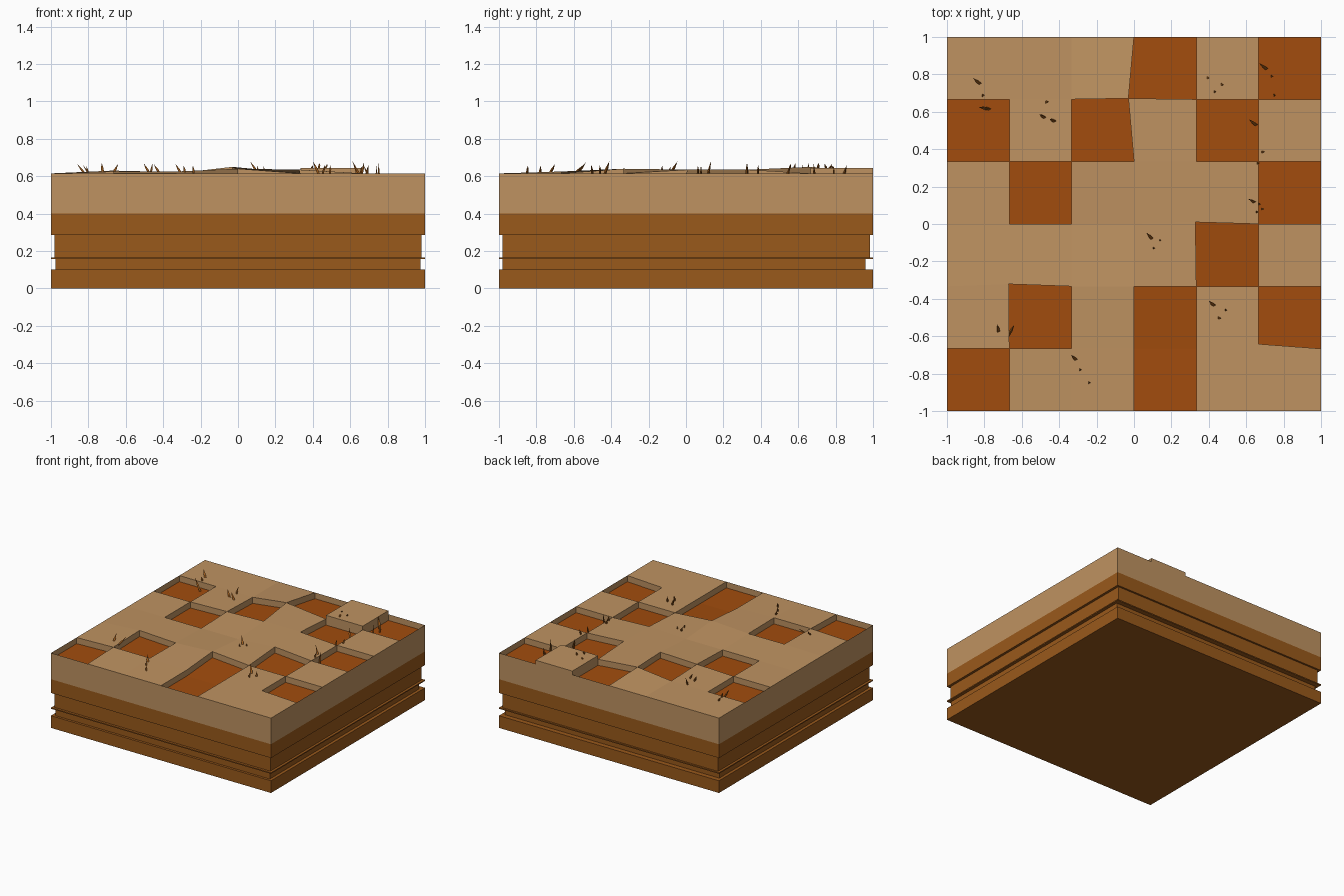
import bpy, bmesh, math, random
from mathutils import Vector

if "Cube" in bpy.data.objects:
    bpy.data.objects.remove(bpy.data.objects["Cube"])

random.seed(4)


def material(name, rgb):
    m = bpy.data.materials.new(name)
    m.diffuse_color = (*rgb, 1)
    m.use_nodes = True
    m.node_tree.nodes["Principled BSDF"].inputs["Base Color"].default_value = m.diffuse_color
    return m


SAND = material("sand", (0.52, 0.29, 0.12))
EARTH = material("earth", (0.32, 0.10, 0.011))
PIT = material("pit_floor", (0.36, 0.073, 0.004))


def make_object(name, bm, mats):
    me = bpy.data.meshes.new(name)
    bm.to_mesh(me)
    bm.free()
    for m in mats:
        me.materials.append(m)
    ob = bpy.data.objects.new(name, me)
    bpy.context.collection.objects.link(ob)
    return ob


def slab(name, x0, x1, y0, y1, z0, z1):
    bm = bmesh.new()
    bmesh.ops.create_cube(bm, size=1)
    for v in bm.verts:
        v.co = (x1 if v.co.x > 0 else x0, y1 if v.co.y > 0 else y0, z1 if v.co.z > 0 else z0)
    make_object(name, bm, [EARTH])


# Earth layers, alternating full width and inset
slab("base_slab", -1, 1, -1, 1, 0, 0.1)
slab("lower_recess", -0.975, 0.975, -0.98, 0.96, 0.1, 0.157)
slab("thin_ledge", -1, 1, -1, 1, 0.157, 0.166)
slab("upper_recess", -0.98, 0.98, -0.98, 0.985, 0.166, 0.287)
slab("upper_slab", -1, 1, -1, 1, 0.287, 0.4)

# Sand top: a 6 x 6 grid of tiles, some sunk, one raised
N, RIM, DEPTH = 6, 0.615, 0.05
sunk = {(3, 5), (5, 5), (0, 4), (2, 4), (4, 4), (1, 3), (5, 3), (4, 2),
        (1, 1), (3, 1), (5, 1), (0, 0), (3, 0)}
raised = {(4, 5): 0.03}
height = {(3, 5): 0.65, (3, 2): 0.64, (2, 1): 0.625, (1, 2): 0.63, (4, 3): 0.635,
          (4, 4): 0.635, (2, 4): 0.625, (1, 1): 0.625, (3, 4): 0.635, (2, 2): 0.622}
shift = {(3, 5): (-0.03, 0.005), (1, 2): (-0.003, 0.012), (5, 1): (0, 0.025), (4, 3): (-0.005, 0.01)}


def offset(i, j):
    if not (0 <= i < N and 0 <= j < N):
        return 0.0
    return -DEPTH if (i, j) in sunk else raised.get((i, j), 0.0)


def point(i, j, off=0.0):
    dx, dy = shift.get((i, j), (0, 0))
    return Vector((-1 + i / 3 + dx, -1 + j / 3 + dy, height.get((i, j), RIM) + off))


bm = bmesh.new()


def face(pts, facing, mat=0):
    f = bm.faces.new([bm.verts.new(p) for p in pts])
    f.normal_update()
    if f.normal.dot(Vector(facing)) < 0:
        f.normal_flip()
    f.material_index = mat


def wall(a, b, low_side, high_side, facing):
    """Step between two neighbouring tiles, facing the lower one."""
    if low_side != high_side:
        s = 1 if low_side < high_side else -1
        face([point(*a, low_side), point(*b, low_side), point(*b, high_side), point(*a, high_side)],
             Vector(facing) * s)


for i in range(N):
    for j in range(N):
        o = offset(i, j)
        face([point(i, j, o), point(i + 1, j, o), point(i + 1, j + 1, o), point(i, j + 1, o)],
             (0, 0, 1), 1 if (i, j) in sunk else 0)
for k in range(N + 1):
    for j in range(N):
        wall((k, j), (k, j + 1), offset(k - 1, j), offset(k, j), (-1, 0, 0))
        wall((j, k), (j + 1, k), offset(j, k - 1), offset(j, k), (0, -1, 0))

# Outer sides and underside of the sand layer
ring = [(-1, -1), (1, -1), (1, 1), (-1, 1)]
for (ax, ay), (bx, by) in zip(ring, ring[1:] + ring[:1]):
    face([(ax, ay, 0.4), (bx, by, 0.4), (bx, by, RIM), (ax, ay, RIM)], (ax + bx, ay + by, 0))
face([(x, y, 0.4) for x, y in ring], (0, 0, -1))
bmesh.ops.remove_doubles(bm, verts=bm.verts, dist=0.0001)
make_object("sand_top", bm, [SAND, PIT])

# Dry grass blades: leaning (x, y, lean x, lean y) and nearly upright (x, y)
leaning = [(-0.82, 0.75, -0.04, 0.03), (-0.77, 0.615, -0.06, 0.01), (-0.475, 0.57, -0.03, 0.015),
           (-0.42, 0.55, -0.03, 0.01), (0.71, 0.83, -0.04, 0.03), (0.655, 0.53, -0.04, 0.03),
           (0.67, 0.105, -0.06, 0.03), (0.105, -0.085, -0.04, 0.04), (0.43, -0.435, -0.03, 0.025),
           (-0.305, -0.73, -0.03, 0.03), (-0.725, -0.585, -0.005, 0.05), (-0.675, -0.6, 0.035, 0.06)]
upright = [(-0.805, 0.69), (-0.47, 0.65), (0.39, 0.785), (0.43, 0.705), (0.465, 0.75), (0.735, 0.79),
           (0.75, 0.69), (0.685, 0.385), (0.66, 0.325), (0.685, 0.08), (0.655, 0.065), (0.14, -0.09),
           (0.11, -0.13), (0.49, -0.46), (0.45, -0.5), (-0.285, -0.78), (-0.24, -0.85)]
bm = bmesh.new()


def blade(x, y, dx, dy, tip, r):
    i, j = int((x + 1) * 3), int((y + 1) * 3)
    z = RIM + offset(i, j) - 0.005
    base = [bm.verts.new((x + r * math.cos(a), y + r * math.sin(a), z))
            for a in (0, math.tau / 3, 2 * math.tau / 3)]
    mid = [bm.verts.new((v.co.x + dx * 0.5, v.co.y + dy * 0.5, (z + tip) / 2)) for v in base]
    top = bm.verts.new((x + dx, y + dy, tip))
    for a in range(3):
        b = (a + 1) % 3
        bm.faces.new((base[a], base[b], mid[b], mid[a]))
        bm.faces.new((mid[a], mid[b], top))


for x, y, dx, dy in leaning:
    blade(x, y, dx, dy, random.uniform(0.66, 0.685), 0.009)
for x, y in upright:
    blade(x, y, random.uniform(-0.01, 0.015), random.uniform(-0.01, 0.01), random.uniform(0.65, 0.675), 0.007)
make_object("grass_blades", bm, [EARTH])
